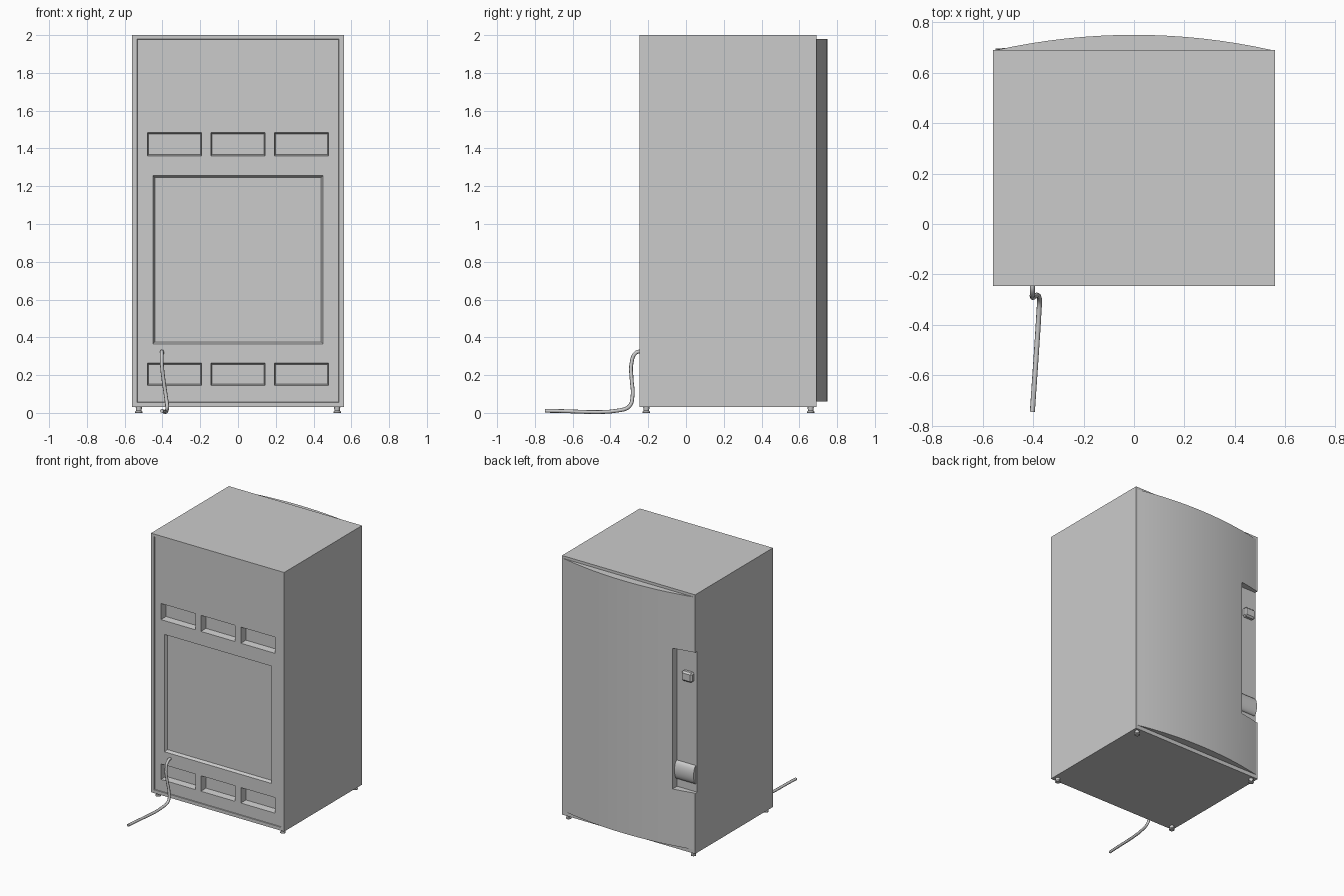
import bpy
import bmesh
import math
from mathutils import Matrix, Vector

if "Cube" in bpy.data.objects:
    bpy.data.objects.remove(bpy.data.objects["Cube"], do_unlink=True)

grey = bpy.data.materials.new("light grey")
grey.use_nodes = True
grey.diffuse_color = (0.6, 0.6, 0.6, 1)
grey.node_tree.nodes["Principled BSDF"].inputs["Base Color"].default_value = grey.diffuse_color

BACK = -0.245   # y of the service side
HINGE = 0.69    # y where the door meets the cabinet


def finish(name, bm):
    bmesh.ops.recalc_face_normals(bm, faces=bm.faces[:])
    mesh = bpy.data.meshes.new(name)
    bm.to_mesh(mesh)
    bm.free()
    mesh.materials.append(grey)
    obj = bpy.data.objects.new(name, mesh)
    bpy.context.collection.objects.link(obj)
    return obj


def activate(obj):
    bpy.ops.object.select_all(action='DESELECT')
    obj.select_set(True)
    bpy.context.view_layer.objects.active = obj


def smooth(obj, degrees=35):
    activate(obj)
    bpy.ops.object.shade_smooth_by_angle(angle=math.radians(degrees))


def box(name, x, y, z, bevel=0, taper=0):
    """Box between limits; taper narrows its +y end."""
    bm = bmesh.new()
    bmesh.ops.create_cube(bm, size=1)
    for v in bm.verts:
        inset = taper if v.co.y > 0 else 0
        sx, sz = math.copysign(1, v.co.x), math.copysign(1, v.co.z)
        v.co = Vector((x[v.co.x > 0] - sx * inset, y[v.co.y > 0], z[v.co.z > 0] - sz * inset))
    if bevel:
        bmesh.ops.bevel(bm, geom=bm.edges[:], offset=bevel, segments=1, affect='EDGES')
    return finish(name, bm)


def cut(target, cutter):
    cutter.hide_render = True
    mod = target.modifiers.new("cut", 'BOOLEAN')
    mod.operation = 'DIFFERENCE'
    mod.solver = 'EXACT'
    mod.object = cutter
    activate(target)
    bpy.ops.object.modifier_apply(modifier=mod.name)
    bpy.data.objects.remove(cutter, do_unlink=True)


def back_pocket(x, z, depth, taper):
    cut(cabinet, box("pocket_cutter", x, (BACK - 0.002, BACK + depth), z, taper=taper))


def handle_pocket(target):
    cut(target, box("handle_cutter", (-0.7, -0.39), (0.665, 0.9), (0.49, 1.56)))


# Cabinet with shallow service panel, framed plate and vent pockets
cabinet = box("cabinet", (-0.56, 0.56), (BACK, HINGE), (0.03, 2.0))
back_pocket((-0.535, 0.535), (0.055, 1.98), 0.006, 0.002)
back_pocket((-0.455, 0.455), (0.36, 1.26), 0.028, 0.015)
for low, high in ((0.145, 0.265), (1.36, 1.485)):
    for centre in (-0.336, 0, 0.336):
        back_pocket((centre - 0.145, centre + 0.145), (low, high), 0.055, 0.008)
handle_pocket(cabinet)

# Bowed door: a circular arc extruded upwards
bm = bmesh.new()
half, rise = 0.545, 0.06
radius = (half ** 2 + rise ** 2) / (2 * rise)
sweep = math.asin(half / radius)
steps = 16
arc = []
for i in range(steps + 1):
    a = sweep * (2 * i / steps - 1)
    arc.append(bm.verts.new((radius * math.sin(a), HINGE + rise - radius * (1 - math.cos(a)), 0.06)))
face = bm.faces.new(arc)
top = bmesh.ops.extrude_face_region(bm, geom=[face])
bmesh.ops.translate(bm, vec=(0, 0, 1.92), verts=[g for g in top["geom"] if isinstance(g, bmesh.types.BMVert)])
door = finish("door", bm)
handle_pocket(door)
smooth(door, 20)

# Latch and rounded grip inside the handle pocket
box("handle_latch", (-0.535, -0.445), (0.655, 0.698), (1.32, 1.395), bevel=0.012)
bm = bmesh.new()
bmesh.ops.create_cone(bm, cap_ends=True, segments=24, radius1=1, radius2=1, depth=0.16)
bmesh.ops.transform(bm, verts=bm.verts, matrix=Matrix.Translation((-0.47, 0.665, 0.62))
                    @ Matrix.Diagonal((1, 0.03, 0.07, 1)) @ Matrix.Rotation(math.pi / 2, 4, 'Y'))
smooth(finish("handle_grip", bm))

# Feet: lathed profile of radius and height
profile = ((0.019, 0), (0.019, 0.006), (0.014, 0.012), (0.017, 0.032))
for x, side in ((-0.525, "right"), (0.525, "left")):
    for y, end in ((-0.21, "front"), (0.66, "rear")):
        bm = bmesh.new()
        rings = []
        for r, z in profile:
            ring = bmesh.ops.create_circle(bm, segments=16, radius=r)["verts"]
            bmesh.ops.translate(bm, vec=(x, y, z), verts=ring)
            rings.append(ring)
        for a, b in zip(rings, rings[1:]):
            for i in range(16):
                bm.faces.new((a[i - 1], a[i], b[i], b[i - 1]))
        bm.faces.new(rings[0])
        bm.faces.new(rings[-1])
        smooth(finish(f"{end}_{side}_foot", bm))

# Power cord leaving the cabinet, dropping and running along the floor
curve = bpy.data.curves.new("power_cord", 'CURVE')
curve.dimensions = '3D'
curve.bevel_depth = 0.01
curve.bevel_resolution = 2
curve.resolution_u = 6
curve.use_fill_caps = True
path = ((-0.403, -0.22, 0.326), (-0.403, -0.265, 0.318), (-0.403, -0.289, 0.26),
        (-0.395, -0.288, 0.18), (-0.382, -0.283, 0.09), (-0.375, -0.3, 0.035),
        (-0.377, -0.35, 0.014), (-0.403, -0.745, 0.011))
spline = curve.splines.new('BEZIER')
spline.bezier_points.add(len(path) - 1)
for point, co in zip(spline.bezier_points, path):
    point.co = co
    point.handle_left_type = point.handle_right_type = 'AUTO'
curve.materials.append(grey)
cord = bpy.data.objects.new("power_cord", curve)
bpy.context.collection.objects.link(cord)
activate(cord)
bpy.ops.object.convert(target='MESH')
smooth(bpy.context.object, 50)
